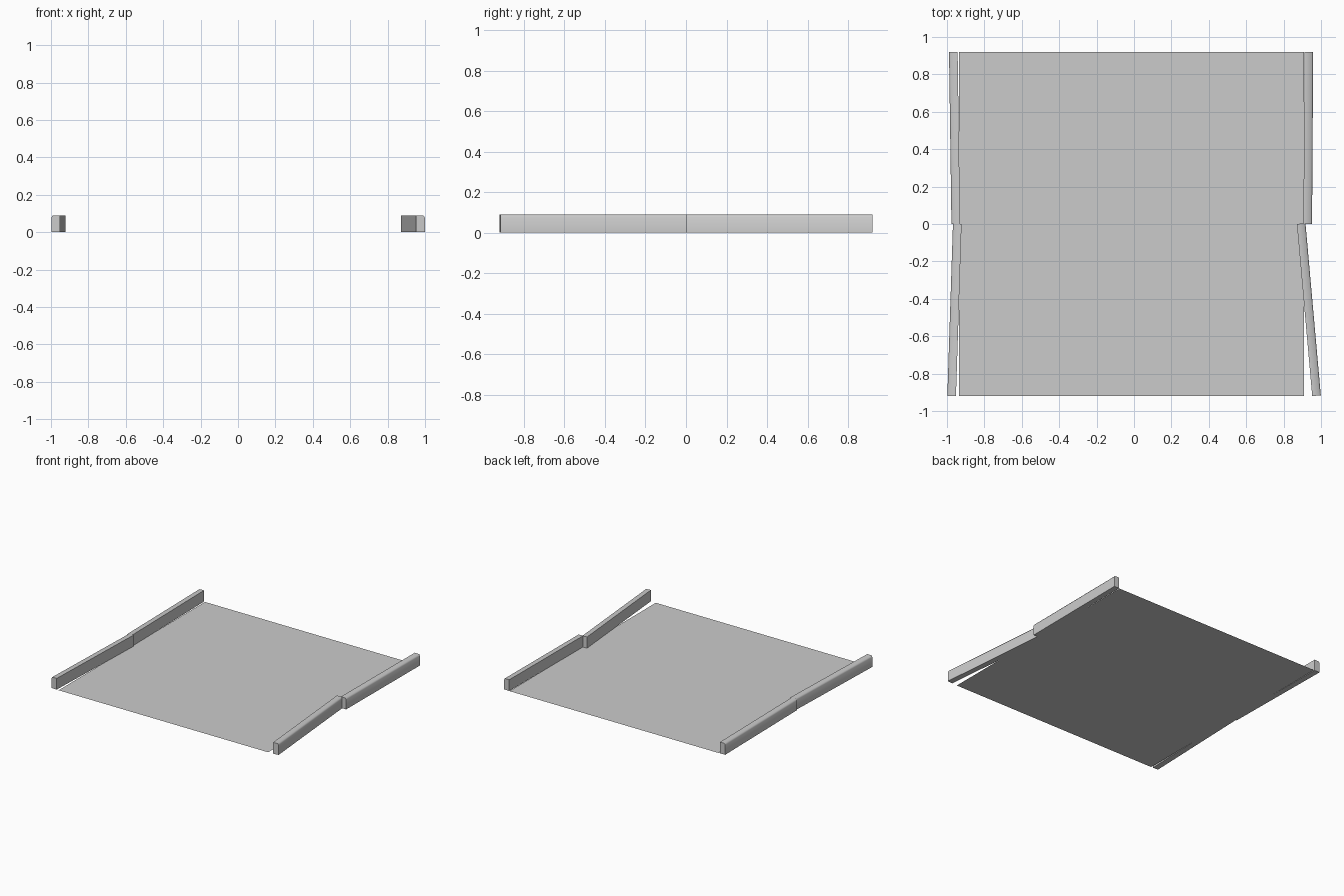
import bpy
from mathutils import Vector

cube = bpy.data.objects.get("Cube")
if cube:
    bpy.data.objects.remove(cube, do_unlink=True)

grey = bpy.data.materials.new("concrete grey")
grey.use_nodes = True
colour = (0.6, 0.6, 0.6, 1)
grey.diffuse_color = colour
grey.node_tree.nodes["Principled BSDF"].inputs["Base Color"].default_value = colour


def make_object(name, verts, faces):
    mesh = bpy.data.meshes.new(name)
    mesh.from_pydata(verts, [], faces)
    mesh.materials.append(grey)
    obj = bpy.data.objects.new(name, mesh)
    bpy.context.collection.objects.link(obj)
    return obj


# Flat road sheet
HALF = 0.92
make_object("road_surface",
            [(-0.935, -HALF, 0), (0.91, -HALF, 0), (0.91, HALF, 0), (-0.935, HALF, 0)],
            [(0, 1, 2, 3)])

# Kerb cross-section: distance outward from the inner edge, height
WIDTH, BOTTOM, TOP = 0.046, 0.001, 0.09
PROFILE = [(0, BOTTOM), (WIDTH, BOTTOM), (WIDTH, 0.078), (WIDTH - 0.007, TOP), (0, TOP)]


def kerb(name, start, end, side):
    """Extrude the profile along the inner edge, outward to the given side."""
    a, b = Vector((*start, 0)), Vector((*end, 0))
    along = (b - a).normalized()
    outward = Vector((along.y, -along.x, 0)) * side
    verts = [p + outward * d + Vector((0, 0, h)) for p in (a, b) for d, h in PROFILE]
    n = len(PROFILE)
    faces = [(i, i + n, (i + 1) % n + n, (i + 1) % n) for i in range(n)]
    faces += [tuple(range(n)), tuple(reversed(range(n, 2 * n)))]
    if side < 0:
        faces = [tuple(reversed(f)) for f in faces]
    obj = make_object(name, verts, faces)
    bpy.ops.object.select_all(action="DESELECT")
    obj.select_set(True)
    bpy.context.view_layer.objects.active = obj
    bpy.ops.object.shade_smooth_by_angle(angle=1.1)


# Four kerb lengths, each slightly out of line
kerb("kerb_front_left", (0.953, -HALF), (0.871, 0), 1)
kerb("kerb_back_left", (0.906, 0), (0.912, HALF), 1)
kerb("kerb_front_right", (-0.952, -HALF), (-0.922, 0), -1)
kerb("kerb_back_right", (-0.93, 0), (-0.943, HALF), -1)
